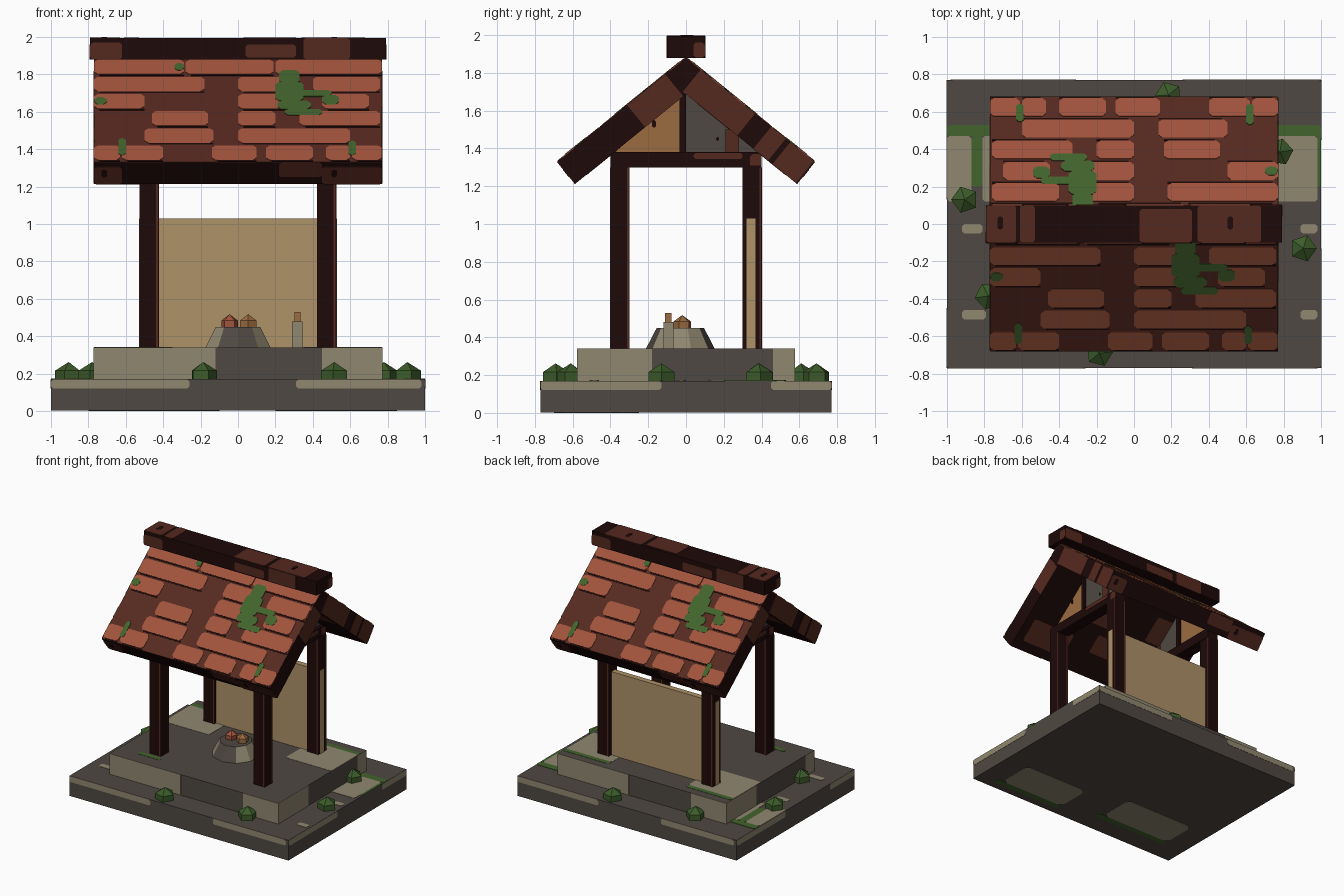
import bpy, bmesh, math
from mathutils import Matrix, Vector

default_cube = bpy.data.objects.get("Cube")
if default_cube:
    bpy.data.objects.remove(default_cube, do_unlink=True)


def make_material(name, hex_code):
    """Flat material from an sRGB hex code, converted to linear."""
    srgb = [int(hex_code[i:i + 2], 16) / 255 for i in (0, 2, 4)]
    linear = [((c + 0.055) / 1.055) ** 2.4 if c > 0.04 else c / 12.92 for c in srgb]
    material = bpy.data.materials.new(name)
    material.use_nodes = True
    material.diffuse_color = (*linear, 1)
    material.node_tree.nodes["Principled BSDF"].inputs["Base Color"].default_value = (*linear, 1)
    return material


GRAY = make_material("dark stone", "4f4842")
STONE = make_material("pale stone", "908770")
TILE = make_material("terracotta", "a1533d")
BROWN = make_material("red brown wood", "55291f")
DARK = make_material("dark wood", "1d0908")
MOSS = make_material("moss green", "42632c")
LEAF = make_material("leaf green", "3c5b2a")
TAN = make_material("tan plaster", "ae9268")
OCHRE = make_material("ochre wood", "9b6c41")

SPIN = Matrix.Rotation(math.pi, 4, 'Z')
BOTH = (("front", Matrix.Identity(4)), ("back", SPIN))


def finish(name, bm, *materials):
    bmesh.ops.recalc_face_normals(bm, faces=bm.faces)
    mesh = bpy.data.meshes.new(name)
    bm.to_mesh(mesh)
    bm.free()
    for material in materials:
        mesh.materials.append(material)
    obj = bpy.data.objects.new(name, mesh)
    bpy.context.collection.objects.link(obj)
    return obj


def add_prism(bm, outline, low, high, matrix):
    """Extrude a flat outline from low to high along the frame's normal."""
    bottom = [bm.verts.new(matrix @ Vector((u, v, low))) for u, v in outline]
    top = [bm.verts.new(matrix @ Vector((u, v, high))) for u, v in outline]
    bm.faces.new(bottom[::-1])
    bm.faces.new(top)
    for i in range(len(outline)):
        j = (i + 1) % len(outline)
        bm.faces.new((bottom[i], bottom[j], top[j], top[i]))


def box(name, material, xs, ys, zs, matrix=Matrix.Identity(4)):
    bm = bmesh.new()
    (a, b), (c, d) = xs, ys
    add_prism(bm, [(a, c), (b, c), (b, d), (a, d)], *zs, matrix)
    return finish(name, bm, material)


def plates(name, material, matrix, rects, lift=0.004, cut=0.012):
    """Thin plates with clipped corners, lying on the frame's plane."""
    bm = bmesh.new()
    for a, b, c, d in rects:
        k = max(min(cut, (b - a) / 3, (d - c) / 3), .0005)
        outline = [(a + k, c), (b - k, c), (b, c + k), (b, d - k),
                   (b - k, d), (a + k, d), (a, d - k), (a, c + k)]
        add_prism(bm, outline, -0.001, lift, matrix)
    return finish(name, bm, material)


def frame(origin, u, v):
    u, v = Vector(u), Vector(v)
    matrix = Matrix((u, v, u.cross(v))).transposed().to_4x4()
    matrix.translation = origin
    return matrix


def front_face(y):
    return frame((0, y, 0), (1, 0, 0), (0, 0, 1))


def side_face(x):
    return frame((x, 0, 0), (0, 1, 0), (0, 0, 1))


def top_face(z):
    return frame((0, 0, z), (1, 0, 0), (0, 1, 0))


# Stepped plinth
box("lower_step", GRAY, (-1, 1), (-.77, .77), (.003, .17))
box("upper_step", GRAY, (-.77, .77), (-.575, .575), (.17, .34))
for end, turn in BOTH:
    plates(end + "_lower_edging", STONE, turn @ front_face(-.77),
           [(-1, -.26, .12, .169), (.31, .98, .12, .169)], .002)
    plates(end + "_lower_side_edging", STONE, turn @ side_face(1),
           [(-.77, -.13, .12, .169), (.45, .77, .12, .169)], .002)
    plates(end + "_upper_blocks", STONE, turn @ front_face(-.575),
           [(-.77, -.12, .17, .34), (.45, .77, .17, .34)], .002, 0)
    plates(end + "_upper_side_blocks", STONE, turn @ side_face(.77),
           [(-.575, -.18, .17, .34), (.46, .575, .17, .34)], .002, 0)
plates("upper_paving", STONE, top_face(.34), [(.35, .77, .12, .47), (-.77, -.35, .12, .47)], .002)
plates("upper_moss", MOSS, top_face(.34),
       [(.35, .77, .47, .51), (-.77, -.35, .47, .51), (-.6, -.4, -.46, -.42)], .002)
plates("lower_paving", STONE, top_face(.17),
       [(-1, -.87, .12, .47), (-.81, -.7, .12, .47), (.7, .98, .12, .47), (-.92, -.81, -.05, 0),
        (-.92, -.79, -.51, -.46), (.89, .98, -.05, 0), (.89, .98, -.51, -.46)], .003)
plates("lower_moss", MOSS, top_face(.17),
       [(-1, -.7, .47, .53), (-.87, -.81, .2, .47), (.7, 1, .47, .53), (.98, 1, .2, .47)], .003)
underside = frame((0, 0, .003), (1, 0, 0), (0, -1, 0))
plates("underside_paving", STONE, underside, [(.2, .8, .35, .65), (-.8, -.15, .25, .55)], .003, .04)
plates("underside_moss", MOSS, underside, [(.2, .85, .65, .7), (-.8, -.1, .55, .6)], .003)

# Posts and back wall
for x in (-.475, .475):
    for y in (-.35, .35):
        name = ("left" if x > 0 else "right") + ("_front" if y < 0 else "_back")
        box(name + "_post", DARK, (x - .05, x + .05), (y - .05, y + .05), (.34, 1.31))
        for end, turn in BOTH:
            corner = turn @ Vector((x, y, 0))
            plates(name + "_" + end + "_post_edge", BROWN, turn @ front_face(corner.y - .05),
                   [(corner.x + .036, corner.x + .05, .34, 1.3)], .002, 0)
            plates(name + "_" + end + "_side_edge", BROWN, turn @ side_face(corner.x + .05),
                   [(corner.y + .038, corner.y + .05, .34, 1.3)], .002, 0)
box("back_wall", TAN, (-.528, .528), (.32, .367), (.34, 1.03))

# Gable ends, each half in its own colour
for end, turn in BOTH:
    gable = turn @ side_face(.45)
    for half, material, sign in (("wood", OCHRE, -1), ("stone", GRAY, 1)):
        bm = bmesh.new()
        add_prism(bm, [(0, 1.37), (sign * .39, 1.37), (0, 1.7)], 0, .04, gable)
        finish(f"{end}_gable_{half}_half", bm, material)
    box(end + "_tie_beam", DARK, (-.4, .4), (1.3, 1.38), (-.03, .07), gable)
    box(end + "_king_post", DARK, (-.035, 0), (1.37, 1.72), (-.02, .06), gable)
    box(end + "_brace", BROWN, (.21, .28), (1.37, 1.5), (-.01, .05), gable)
    plates(end + "_tie_beam_patch", BROWN, turn @ side_face(.52), [(.04, .3, 1.345, 1.375), (.34, .4, 1.3, 1.37)])
    plates(end + "_gable_knots", DARK, turn @ side_face(.49), [(-.18, -.16, 1.51, 1.55), (.16, .175, 1.44, 1.46)])

# Roof slopes: u runs along the ridge, v down the slope
LENGTH, THICK, COURSE = .875, .15, .146
fall = Vector((0, -.68, -.55)).normalized()
# Tile spans per course, ridge first
COURSES = (
    ((-.77, -.2), (-.19, .28), (.29, .77)),
    ((-.76, -.4), (-.27, 0), (.18, .77)),
    ((-.7, -.45), (-.25, 0), (.5, .77)),
    ((-.76, -.33), (-.2, 0), (.16, .46)),
    ((-.6, 0), (.13, .5)),
    ((-.77, -.61), (-.6, -.47), (-.4, -.15), (-.1, .14), (.4, .62), (.63, .77)),
)
for end, turn in BOTH:
    slope = turn @ frame((0, 0, 1.88), (-1, 0, 0), fall)
    box(end + "_roof_slab", DARK, (-.77, .77), (0, LENGTH), (-THICK, 0), slope)
    plates(end + "_roof_covering", BROWN, slope, [(-.768, .768, 0, LENGTH)], .002, 0)
    tiles, seams = [], []
    for row, spans in enumerate(COURSES):
        v = row * COURSE
        for a, b in spans:
            tiles.append((a, b, v + .008, v + COURSE * .9))
            seams.append((a, b - .03, v + COURSE * .9, v + COURSE * .98))
    plates(end + "_roof_tiles", TILE, slope, tiles, .005, .02)
    plates(end + "_roof_seams", DARK, slope, seams, .004, 0)
    plates(end + "_roof_moss", MOSS, slope,
           [(-.33, -.22, .1, .21), (-.35, -.2, .2, .36), (-.39, -.21, .36, .43), (-.5, -.33, .27, .32),
            (-.54, -.45, .31, .39), (-.45, -.25, .43, .48), (.6, .64, .68, .82), (-.63, -.59, .7, .82),
            (.7, .77, .33, .39), (.29, .34, .04, .1)], .007, .02)
    # Planks under the slope
    soffit = slope @ frame((0, 0, -THICK), (-1, 0, 0), (0, 1, 0))
    plates(end + "_soffit_planks", BROWN, soffit,
           [(-.75, -.3, .2, .42), (.05, .4, .25, .45), (-.4, .1, .52, .68), (.3, .7, .6, .8)], .002)
    # Weathered patches on the eave and verges
    eave = slope @ frame((0, LENGTH, 0), (-1, 0, 0), (0, 0, 1))
    plates(end + "_eave_patches", BROWN, eave,
           [(-.77, -.62, -THICK, -.03), (.22, .45, -.1, 0), (.45, .77, -THICK, -.03)], .003)
    plates(end + "_eave_holes", DARK, eave, [(-.73, -.7, -.1, -.05), (.5, .53, -.1, -.05)], .005)
    for side, u, direction, spans in (("left", -.77, -1, ((.14, .4),)),
                                      ("right", .77, 1, ((.1, .47), (.58, .68), (.71, .87)))):
        verge = slope @ frame((u, 0, 0), (0, direction, 0), (0, 0, 1))
        rects = [(*sorted((a * direction, b * direction)), -THICK, 0) for a, b in spans]
        plates(f"{end}_{side}_verge_patches", BROWN, verge, rects, .003, 0)

# Ridge beam
box("ridge_beam", DARK, (-.79, .79), (-.1, .1), (1.88, 1.995))
plates("ridge_top_patches", BROWN, top_face(1.995),
       [(-.79, -.63, -.1, .1), (-.61, -.53, -.1, .1), (.03, .31, -.1, .08), (.34, .68, -.1, .1)], .003)
plates("ridge_top_holes", DARK, top_face(1.995), [(-.73, -.7, -.03, .04), (.5, .53, -.03, .04)], .005)
for end, turn in BOTH:
    plates(end + "_ridge_patches", BROWN, turn @ front_face(-.1),
           [(-.79, -.62, 1.88, 1.97), (.04, .31, 1.89, 1.96), (.35, .6, 1.88, 1.994)], .003)
    plates(end + "_ridge_end_patch", BROWN, turn @ side_face(.79), [(.04, .1, 1.88, 1.96)], .003)

# Hearth mound
bm = bmesh.new()
bmesh.ops.create_cone(bm, cap_ends=True, segments=10, radius1=.182, radius2=.125, depth=.11,
                      matrix=Matrix.Translation((0, -.03, .395)))
bm.normal_update()
for face in bm.faces:
    face.material_index = int(abs(face.normal.x) > .7)
finish("hearth_mound", bm, GRAY, STONE)


def faceted_dome(name, material, x, y, z, radius, height, angle):
    """Five-sided drum with a pointed top."""
    ring = [Vector((math.cos(angle + i * math.tau / 5), math.sin(angle + i * math.tau / 5), 0)) for i in range(5)]
    bm = bmesh.new()
    place = Vector((x, y, z))
    low = [bm.verts.new(place + p * radius) for p in ring]
    mid = [bm.verts.new(place + p * radius + Vector((0, 0, height / 2))) for p in ring]
    tip = bm.verts.new(place + Vector((0, 0, height)))
    bm.faces.new(low[::-1])
    for i in range(5):
        j = (i + 1) % 5
        bm.faces.new((low[i], low[j], mid[j], mid[i]))
        bm.faces.new((mid[i], mid[j], tip))
    finish(name, bm, material)


# Offerings, candle and shrubs
faceted_dome("red_offering", TILE, -.045, -.02, .45, .046, .068, .3)
faceted_dome("ochre_offering", OCHRE, .055, -.02, .45, .046, .068, .9)
box("candle_holder", STONE, (.29, .345), (-.12, -.067), (.34, .48))
box("candle", OCHRE, (.302, .335), (-.11, -.077), (.48, .53))
for index, (x, y) in enumerate(((.905, -.13), (.185, .69), (.78, .385), (.515, -.61))):
    for end, turn in BOTH:
        spot = turn @ Vector((x, y, 0))
        faceted_dome(f"{end}_shrub_{index + 1}", LEAF, spot.x, spot.y, .17, .073, .092,
                     index * .7 + (math.pi if end == "back" else 0))
